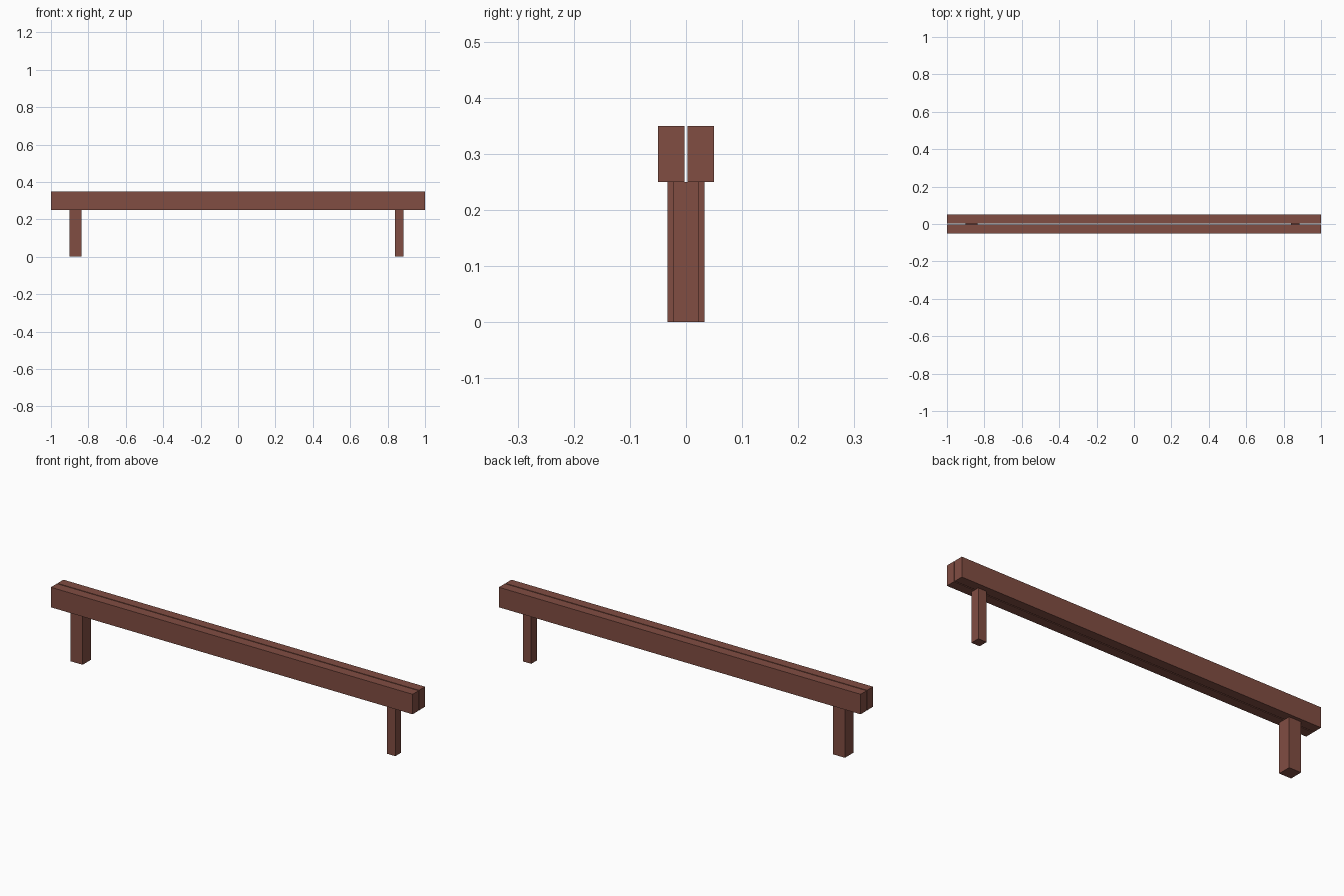
import bpy

if "Cube" in bpy.data.objects:
    bpy.data.objects.remove(bpy.data.objects["Cube"])

wood = bpy.data.materials.new("red_brown_wood")
wood.diffuse_color = (0.22, 0.075, 0.055, 1)
wood.use_nodes = True
wood.node_tree.nodes["Principled BSDF"].inputs["Base Color"].default_value = wood.diffuse_color


def box(name, center, size):
    bpy.ops.mesh.primitive_cube_add(size=1, location=center)
    ob = bpy.context.object
    ob.name = name
    ob.scale = size
    bpy.ops.object.transform_apply(location=False, rotation=False, scale=True)
    ob.data.materials.append(wood)
    return ob


# Two long seat beams with a narrow gap between them
for name, side in (("front_seat_beam", -1), ("back_seat_beam", 1)):
    box(name, (0, side * 0.026, 0.30), (2.0, 0.047, 0.10))

# Square posts: thick on the left, thinner on the right
for name, x, width in (("left_leg", -0.869, 0.066), ("right_leg", 0.863, 0.046)):
    box(name, (x, 0, 0.125), (width, width, 0.25))
